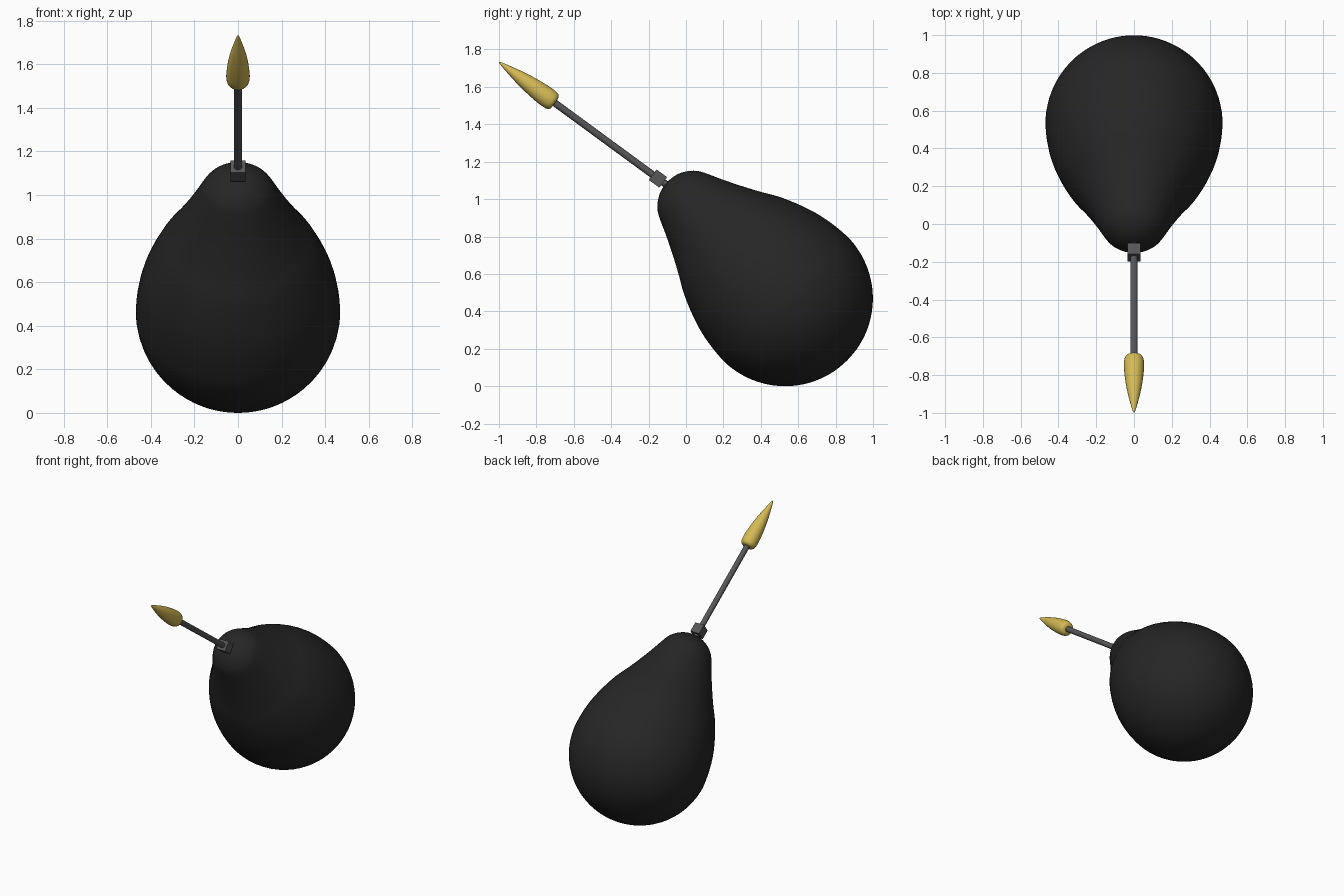
import bpy, bmesh, math
from mathutils import Vector, Matrix

cube = bpy.data.objects.get("Cube")
if cube:
    bpy.data.objects.remove(cube, do_unlink=True)


def material(name, r, g, b):
    m = bpy.data.materials.new(name)
    m.use_nodes = True
    m.diffuse_color = (r, g, b, 1)
    m.node_tree.nodes["Principled BSDF"].inputs["Base Color"].default_value = (r, g, b, 1)
    return m


def make_object(name, bm, mat, origin, axis, smooth_angle):
    """Turn local z towards axis, keeping local x along world x."""
    z = Vector(axis).normalized()
    x = Vector((1, 0, 0))
    y = z.cross(x)
    turn = Matrix((x, y, z)).transposed().to_4x4()
    bm.transform(Matrix.Translation(origin) @ turn)
    bmesh.ops.recalc_face_normals(bm, faces=bm.faces)
    mesh = bpy.data.meshes.new(name)
    bm.to_mesh(mesh)
    bm.free()
    mesh.materials.append(mat)
    obj = bpy.data.objects.new(name, mesh)
    bpy.context.collection.objects.link(obj)
    bpy.ops.object.select_all(action='DESELECT')
    obj.select_set(True)
    bpy.context.view_layer.objects.active = obj
    bpy.ops.object.shade_smooth_by_angle(angle=math.radians(smooth_angle))
    return obj


def smooth_profile(points, steps=4):
    """Catmull-Rom curve through (radius, height) points."""
    p = [Vector(q) for q in points]
    p = [2 * p[0] - p[1]] + p + [2 * p[-1] - p[-2]]
    out = []
    for a, b, c, d in zip(p, p[1:], p[2:], p[3:]):
        for i in range(steps):
            t = i / steps
            out.append(0.5 * (2 * b + (c - a) * t + (2 * a - 5 * b + 4 * c - d) * t ** 2
                              + (3 * b - a - 3 * c + d) * t ** 3))
    return out + [p[-2]]


def lathe(profile, sides):
    bm = bmesh.new()
    verts = [bm.verts.new((max(r, 0), 0, h)) for r, h in profile]
    edges = [bm.edges.new(pair) for pair in zip(verts, verts[1:])]
    bmesh.ops.spin(bm, geom=verts + edges, cent=(0, 0, 0), axis=(0, 0, 1),
                   angle=math.tau, steps=sides, use_merge=True)
    bmesh.ops.remove_doubles(bm, verts=bm.verts, dist=1e-5)
    return bm


black = material("matte black", 0.019, 0.019, 0.019)
grey = material("dark grey metal", 0.095, 0.095, 0.1)
gold = material("gold", 0.66, 0.49, 0.09)

# Pear-shaped body: round bowl running into a tapered neck
RADIUS = 0.469
bowl = [(RADIUS * math.sin(a), -RADIUS * math.cos(a))
        for a in (math.pi / 2 * i / 10 for i in range(11))]
neck = [(0.459, 0.11), (0.438, 0.21), (0.404, 0.31), (0.36, 0.41), (0.308, 0.5),
        (0.255, 0.6), (0.211, 0.69), (0.17, 0.78), (0.145, 0.82),
        (0.105, 0.855), (0.057, 0.878), (0, 0.887)]
make_object("body", lathe(smooth_profile(bowl + neck), 64), black,
            (0, 0.53, 0.469), (0, -1, 1), 60)

# Parts along the shaft share one axis
joint = Vector((0, -0.15, 1.11))
shaft_axis = (0, -0.85, 0.623)

bm = bmesh.new()
bmesh.ops.create_cube(bm, size=0.07)
make_object("joint_block", bm, grey, joint, shaft_axis, 30)

make_object("shaft", lathe([(0, -0.09), (0.019, -0.09), (0.019, 0.71), (0, 0.71)], 16),
            grey, joint, shaft_axis, 40)

# Pointed tip with a rounded base
tip = [(0.036, 0.684), (0.049, 0.697), (0.054, 0.73), (0.052, 0.78), (0.045, 0.85),
       (0.034, 0.92), (0.019, 0.99), (0.007, 1.04), (0, 1.054)]
make_object("tip", lathe([(0, 0.682)] + smooth_profile(tip, 3), 32), gold,
            joint, shaft_axis, 50)
